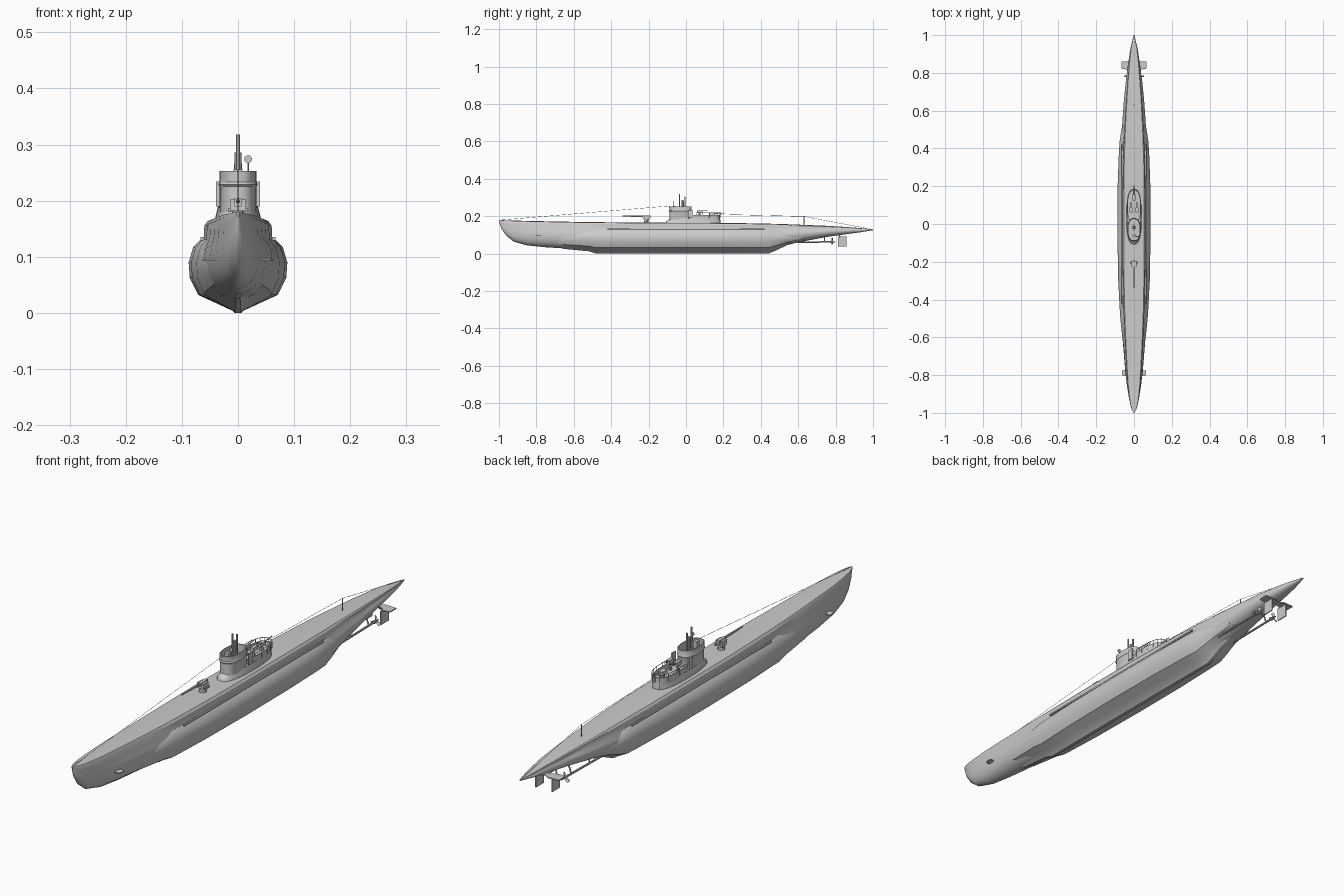
import bpy, bmesh, math
from mathutils import Vector


def finish(name, bm, angle=30):
    bmesh.ops.recalc_face_normals(bm, faces=bm.faces)
    me = bpy.data.meshes.new(name)
    bm.to_mesh(me)
    bm.free()
    ob = bpy.data.objects.new(name, me)
    bpy.context.collection.objects.link(ob)
    if angle:
        bpy.ops.object.select_all(action='DESELECT')
        bpy.context.view_layer.objects.active = ob
        ob.select_set(True)
        bpy.ops.object.shade_smooth_by_angle(angle=math.radians(angle))
    return ob


def loft(name, rings, angle=30):
    bm = bmesh.new()
    vs = [[bm.verts.new(p) for p in r] for r in rings]
    n = len(vs[0])
    for a, b in zip(vs, vs[1:]):
        for i in range(n):
            j = (i + 1) % n
            bm.faces.new((a[i], a[j], b[j], b[i]))
    bm.faces.new(vs[0])
    bm.faces.new(vs[-1])
    return finish(name, bm, angle)


def rod(name, a, b, r, r2=None, sides=8):
    a, b = Vector(a), Vector(b)
    q = (b - a).to_track_quat('Z', 'Y')
    def ring(c, rad):
        return [c + q @ Vector((rad * math.cos(2 * math.pi * i / sides),
                                rad * math.sin(2 * math.pi * i / sides), 0)) for i in range(sides)]
    return loft(name, [ring(a, r), ring(b, r if r2 is None else r2)])


def box(name, lo, hi):
    (x0, y0, z0), (x1, y1, z1) = lo, hi
    return loft(name, [[(x0, y0, z), (x1, y0, z), (x1, y1, z), (x0, y1, z)] for z in (z0, z1)], 0)


def plate(name, outline, z, t):
    return loft(name, [[(x, y, z + d) for x, y in outline] for d in (-t / 2, t / 2)], 0)


def both(half):
    # mirrors a half section (top to bottom) into a closed ring
    return half + [(-x, z) for x, z in reversed(half) if x > 1e-6]


# main hull: y, deck z, keel z, deck half width, greatest half width
stations = [(-1, .18, .170, .003, .002), (-.985, .179, .13, .011, .009), (-.96, .178, .095, .019, .018),
            (-.92, .177, .064, .026, .027), (-.85, .175, .044, .034, .038), (-.75, .173, .034, .041, .049),
            (-.6, .17, .025, .049, .061), (-.45, .168, .02, .055, .068), (-.2, .166, .018, .06, .072),
            (.1, .165, .018, .06, .072), (.3, .163, .02, .058, .071), (.45, .16, .028, .053, .067),
            (.55, .157, .05, .048, .061), (.65, .153, .07, .042, .054), (.75, .149, .089, .035, .044),
            (.85, .143, .103, .026, .031), (.93, .137, .114, .016, .019), (1, .13, .125, .002, .002)]
rings = []
for y, zt, zb, hd, hm in stations:
    h = zt - zb
    half = [(0, 1), (hd * .9, .985), (hd, .93), (hd + (hm - hd) * .1, .75), (hd + (hm - hd) * .75, .62),
            (hm, .48), (hm * .94, .3), (hm * .75, .14), (hm * .42, .04), (hm * .08, 0)]
    rings.append([(x, y, zb + f * h) for x, f in both(half)])
loft("hull", rings)

# saddle tanks with keel: y, width scale, height scale
tank = both([(0, .131), (.066, .131), (.08, .117), (.088, .09), (.086, .062), (.071, .032),
             (.038, .017), (.01, .004), (.006, 0)])
ends = [(-.8, .42, .3), (-.65, .64, .72), (-.52, .80, .86), (-.48, .84, 1), (-.3, .95, 1), (-.05, 1, 1),
        (.2, .985, 1), (.38, .91, 1), (.44, .86, 1), (.48, .79, .82), (.54, .68, .5), (.62, .57, .25)]
loft("saddle_tanks", [[(x * w, y, .09 + (z - .09) * s) for x, z in tank] for y, w, s in ends])

# long edge strakes on the hull sides
for s in (-1, 1):
    box("side_strake", (s * .064 - .003, -.42, .129), (s * .064 + .003, .42, .135))


def oval(y0, y1, w, z, n=24):
    c, h = (y0 + y1) / 2, (y1 - y0) / 2
    out = []
    for i in range(n):
        a = 2 * math.pi * i / n
        sx, sy = math.cos(a), math.sin(a)
        out.append((w * math.copysign(abs(sx) ** .75, sx), c + h * math.copysign(abs(sy) ** .85, sy), z))
    return out


# conning tower: flared base, open bridge and lower aft gun deck
loft("tower_base", [oval(-.112, .185, .042, .155), oval(-.106, .185, .04, .172),
                    oval(-.085, .182, .036, .188)])
loft("bridge", [oval(-.088, .03, .033, .18), oval(-.088, .03, .033, .225), oval(-.092, .032, .035, .229),
                oval(-.089, .03, .033, .233), oval(-.09, .03, .033, .253), oval(-.086, .026, .03, .253),
                oval(-.086, .026, .03, .222)])
loft("aft_gun_deck", [oval(.0, .182, .036, .18), oval(.0, .182, .036, .207),
                      oval(.004, .178, .033, .207), oval(.004, .178, .033, .19)])

# gun deck railing
rail = oval(-.005, .185, .037, .218, 20)
for i, p in enumerate(rail):
    q = rail[(i + 1) % len(rail)]
    if p[1] > .03 and q[1] > .03:
        rod("railing", p, q, .0012, sides=5)
        rod("railing_post", (p[0], p[1], .19), p, .001, sides=5)
for s in (-1, 1):
    box("bridge_side_box", (s * .036 - .003, .012, .19), (s * .036 + .003, .034, .234))

# periscopes, housings and aerial
rod("periscope_housing", (0, -.018, .2), (0, -.018, .286), .009, .006, 10)
rod("front_periscope", (0, -.034, .2), (0, -.034, .318), .0032)
rod("rear_periscope", (0, -.006, .2), (0, -.006, .305), .003)
rod("aerial_mast", (.018, -.066, .2), (.018, -.066, .28), .0014)
rod("direction_loop", (.018, -.068, .274), (.018, -.064, .274), .007, sides=12)
box("bridge_compass", (-.008, -.07, .22), (.008, -.055, .256))

# twin anti-aircraft guns
for x in (-.016, .016):
    rod("aa_pedestal", (x, .072, .185), (x, .072, .222), .006, .004)
    box("aa_breech", (x - .007, .06, .218), (x + .007, .088, .232))
    for d in (-.004, .004):
        rod("aa_barrel", (x + d, .08, .228), (x + d, .115, .233), .0014, sides=6)
rod("aft_gun_pedestal", (0, .14, .185), (0, .14, .21), .009, .006)
box("aft_gun_breech", (-.009, .125, .206), (.009, .155, .219))
rod("aft_gun_barrel", (0, .15, .214), (0, .205, .217), .002, sides=6)

# deck gun
rod("deck_gun_pedestal", (0, -.212, .16), (0, -.212, .186), .015, .009, 10)
box("deck_gun_mount", (-.014, -.228, .182), (.014, -.198, .202))
box("deck_gun_breech", (-.006, -.232, .19), (.006, -.19, .205))
rod("deck_gun_barrel", (0, -.228, .199), (0, -.34, .201), .0036, .0024)
for s in (-1, 1):
    box("deck_gun_seat", (s * .014 - .004, -.212, .18), (s * .014 + .004, -.195, .186))

# wires and aft post
rod("aft_wire_post", (0, .63, .15), (0, .63, .2), .0025)
for a, b in (((0, -.99, .18), (0, -.088, .255)), ((0, .185, .21), (0, .63, .199)),
             ((0, .63, .199), (0, .99, .131))):
    rod("wire", a, b, .0008, sides=4)

# diving planes, rudders, shafts and propellers on each side
for s in (-1, 1):
    plate("bow_plane", [(s * .025, -.805), (s * .058, -.805), (s * .064, -.797), (s * .064, -.775),
                        (s * .025, -.775)], .095, .003)
    plate("stern_plane", [(0, .835), (s * .04, .818), (s * .063, .822), (s * .066, .83), (s * .066, .86),
                          (s * .022, .862), (0, .85)], .09, .004)
    box("rudder", (s * .034 - .002, .812, .037), (s * .034 + .002, .858, .089))
    rod("propeller_shaft", (s * .036, .48, .06), (s * .034, .79, .063), .004)
    rod("propeller_hub", (s * .034, .772, .063), (s * .034, .798, .063), .007, .002)
    rod("shaft_bracket", (s * .034, .74, .063), (s * .02, .74, .1), .003, sides=6)
    rod("shaft_bracket", (s * .034, .63, .062), (s * .03, .63, .085), .003, sides=6)
    rod("rudder_stock", (s * .034, .825, .088), (s * .02, .815, .106), .003, sides=6)
    for k in range(3):
        a = math.radians(90 + 120 * k)
        c, n = Vector((s * .034, .782, .063)), Vector((math.cos(a), 0, math.sin(a)))
        t = Vector((-n.z, .5, n.x)) * .006
        blade = [c + n * .004 - t * .4, c + n * .018 - t, c + n * .023, c + n * .018 + t, c + n * .004 + t * .4]
        e = Vector((0, .001, 0))
        loft("propeller_blade", [[p - e for p in blade], [p + e for p in blade]], 0)
